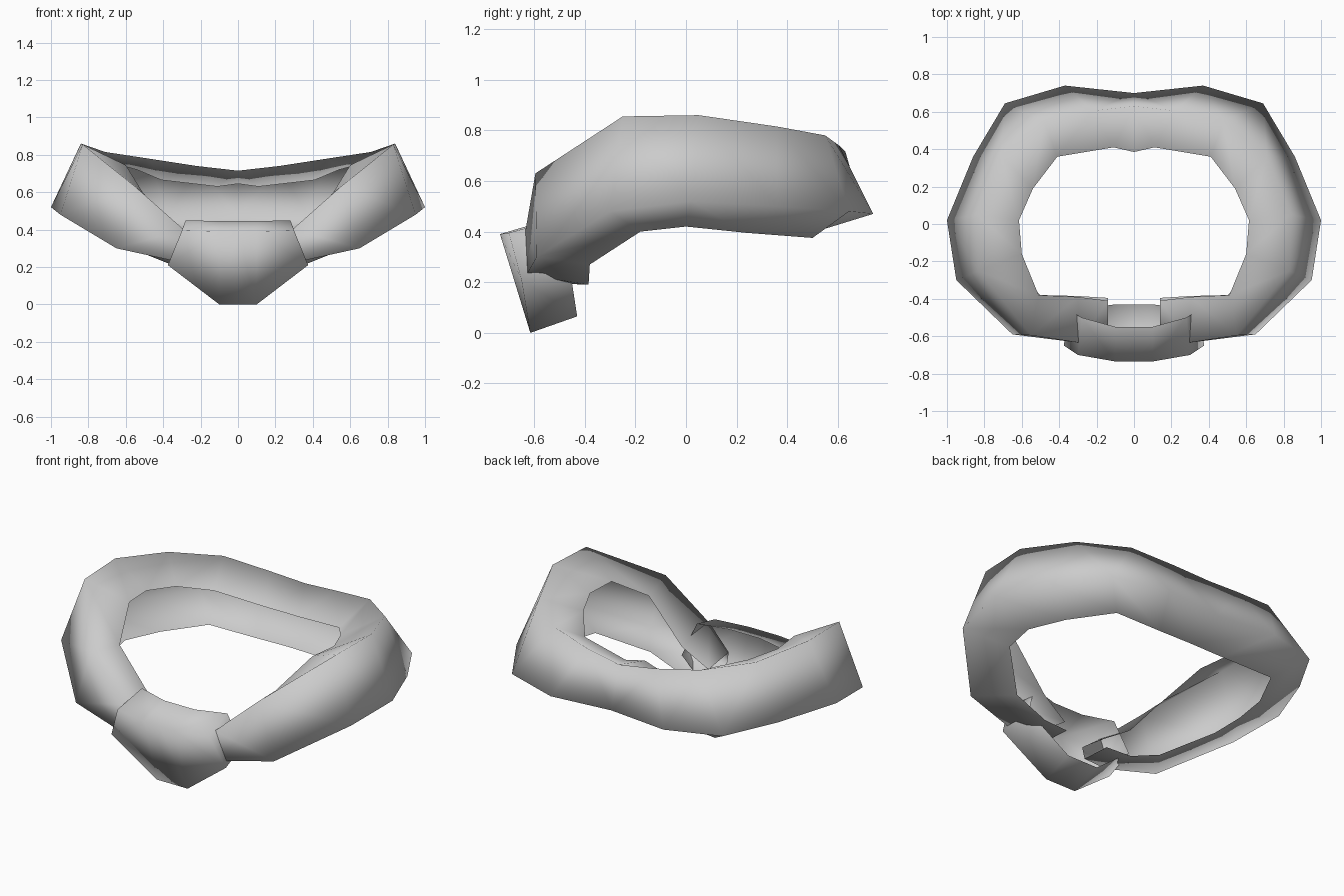
import bpy

if "Cube" in bpy.data.objects:
    bpy.data.objects.remove(bpy.data.objects["Cube"])

cloth = bpy.data.materials.new("grey_cloth")
cloth.diffuse_color = (0.6, 0.6, 0.6, 1)
cloth.use_nodes = True
cloth.node_tree.nodes["Principled BSDF"].inputs["Base Color"].default_value = cloth.diffuse_color


def finish(name, verts, faces):
    me = bpy.data.meshes.new(name)
    me.from_pydata(verts, [], faces)
    ob = bpy.data.objects.new(name, me)
    bpy.context.collection.objects.link(ob)
    me.materials.append(cloth)
    # mirror the right half to the left
    m = ob.modifiers.new("mirror", 'MIRROR')
    m.use_clip = True
    bpy.ops.object.select_all(action='DESELECT')
    ob.select_set(True)
    bpy.context.view_layer.objects.active = ob
    bpy.ops.object.mode_set(mode='EDIT')
    bpy.ops.mesh.select_all(action='SELECT')
    bpy.ops.mesh.normals_make_consistent(inside=False)
    bpy.ops.object.mode_set(mode='OBJECT')
    bpy.ops.object.shade_smooth()
    return ob


# neck band: folded cloth, open towards the neck; sections from back centre
# round to the front end: inner bottom, outer bottom, outer ridge, inner top
sections = [
    [(0, .47, .40), (0, .70, .47), (0, .63, .715), (0, .385, .645)],
    [(.22, .48, .39), (.37, .74, .47), (.22, .605, .74), (.11, .41, .63)],
    [(.54, .50, .375), (.69, .645, .48), (.48, .55, .78), (.41, .36, .665)],
    [(.68, .24, .395), (.86, .36, .50), (.71, .36, .815), (.54, .19, .72)],
    [(.74, .0, .42), (1.0, .02, .52), (.84, .05, .86), (.615, .02, .74)],
    [(.72, -.18, .40), (.95, -.30, .48), (.83, -.25, .855), (.60, -.16, .745)],
    [(.50, -.38, .27), (.65, -.59, .30), (.55, -.595, .63), (.51, -.38, .60)],
    [(.30, -.385, .19), (.33, -.63, .23), (.29, -.635, .40), (.30, -.39, .35)],
    [(.14, -.395, .19), (.14, -.58, .20), (.14, -.60, .28), (.14, -.41, .25)],
]
n = 4
verts = [p for s in sections for p in s]
faces = [(i * n + j, i * n + j + 1, (i + 1) * n + j + 1, (i + 1) * n + j)
         for i in range(len(sections) - 1) for j in range(n - 1)]
finish("neck_band", verts, faces)

# front knot: tilted wedge, open at the back; front outline then back rim
front = [(0, -.735, .39), (.1, -.735, .39), (.30, -.70, .395),
         (.375, -.65, .21), (.1, -.615, 0), (0, -.615, 0)]
back = [(0, -.55, .445), (.1, -.55, .445), (.28, -.50, .45),
        (.35, -.46, .26), (.1, -.43, .065), (0, -.43, .065)]
faces = [(i, i + 1, i + 7, i + 6) for i in range(5)]
faces += [(0, 1, 4, 5), (1, 2, 3, 4)]
finish("front_knot", front + back, faces)
